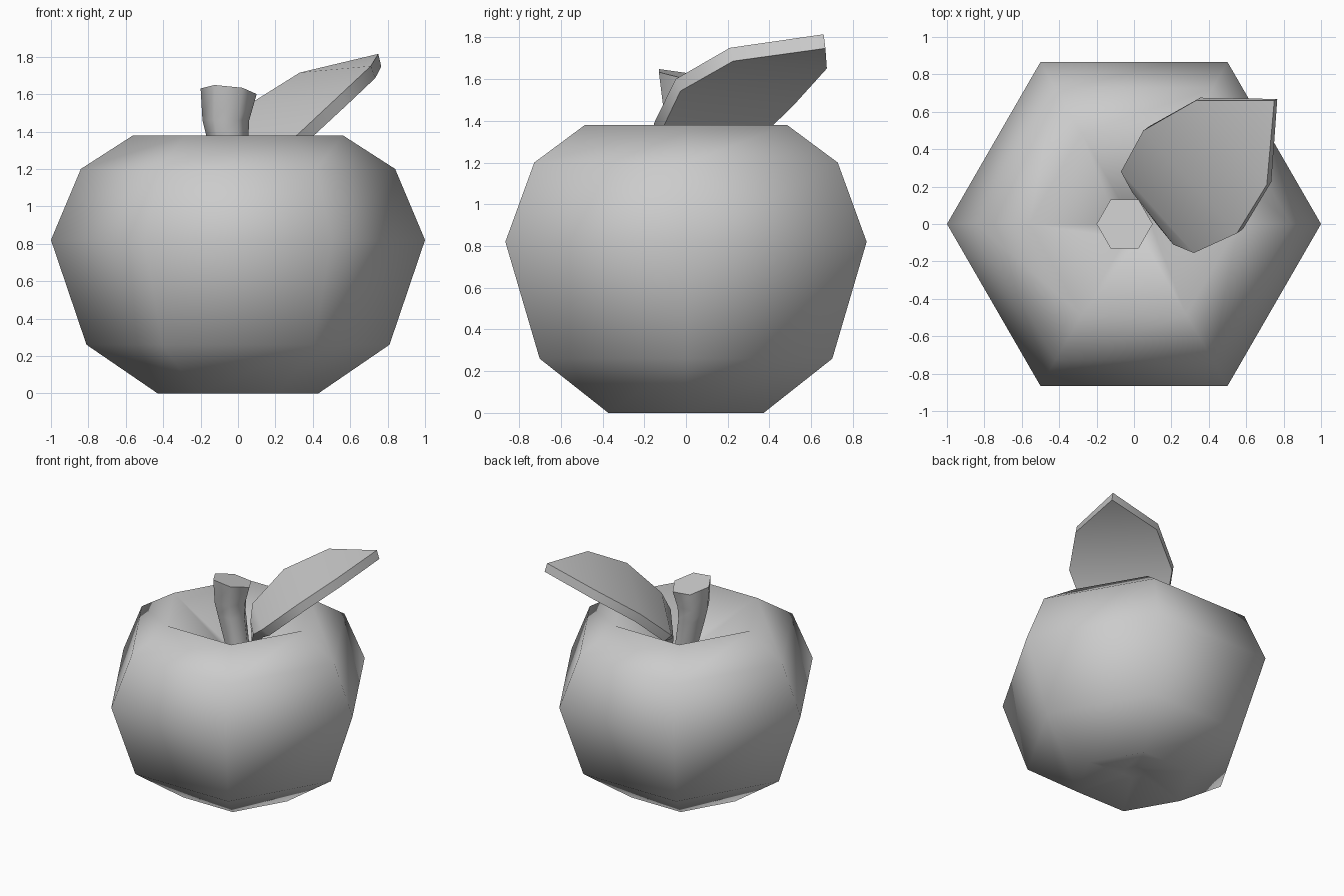
import bpy, bmesh, math
from mathutils import Vector

cube = bpy.data.objects.get("Cube")
if cube:
    bpy.data.objects.remove(cube, do_unlink=True)

grey = bpy.data.materials.new("plain_grey")
grey.use_nodes = True
colour = (0.6, 0.6, 0.6, 1)
grey.diffuse_color = colour
grey.node_tree.nodes["Principled BSDF"].inputs["Base Color"].default_value = colour


def finish(name, bm, angle):
    """Turn a bmesh into a smooth-shaded object with sharp edges kept."""
    mesh = bpy.data.meshes.new(name)
    bm.to_mesh(mesh)
    bm.free()
    mesh.materials.append(grey)
    obj = bpy.data.objects.new(name, mesh)
    bpy.context.collection.objects.link(obj)
    bpy.ops.object.select_all(action="DESELECT")
    obj.select_set(True)
    bpy.context.view_layer.objects.active = obj
    bpy.ops.object.shade_smooth_by_angle(angle=math.radians(angle))
    return obj


# Fruit and stem: one six-sided skin, each ring given as (centre x, radius, height)
SIDES = 6
rings = [
    (0, 0.08, 0.08), (0, 0.43, 0), (0, 0.81, 0.26), (0, 1.0, 0.82),
    (0, 0.84, 1.2), (0, 0.56, 1.38),                         # outer skin
    (0, 0.09, 1.1), (-0.055, 0.11, 1.36),
    (-0.065, 0.125, 1.46), (-0.05, 0.15, 1.61),              # hollow and stem
]
bm = bmesh.new()
loops = []
for cx, r, z in rings:
    loop = []
    for i in range(SIDES):
        a = math.tau * i / SIDES
        loop.append(bm.verts.new((cx + r * math.cos(a), r * math.sin(a), z)))
    loops.append(loop)
for v in loops[-1]:                                          # slanted stem end
    v.co.z -= 0.1 * v.co.x + 0.2 * v.co.y
for low, high in zip(loops, loops[1:]):
    for i in range(SIDES):
        j = (i + 1) % SIDES
        bm.faces.new((low[i], low[j], high[j], high[i]))
bm.faces.new(loops[-1])
bm.faces.new(reversed(loops[0]))
finish("fruit_with_stem", bm, 78)

# Leaf: left and right edge points from base to tip, thickened downwards
left_edge = [(0.03, 0.12, 1.15), (-0.01, 0.17, 1.24), (-0.07, 0.28, 1.32),
             (0.05, 0.5, 1.54), (0.33, 0.66, 1.715)]
right_edge = [(0.12, 0.0, 1.17), (0.21, -0.11, 1.3), (0.32, -0.155, 1.385),
              (0.55, -0.05, 1.6), (0.71, 0.21, 1.75)]
bm = bmesh.new()
left = [bm.verts.new(p) for p in left_edge]
right = [bm.verts.new(p) for p in right_edge]
tip = bm.verts.new((0.75, 0.66, 1.815))
for k in range(len(left) - 1):
    bm.faces.new((left[k], right[k], right[k + 1], left[k + 1]))
bm.faces.new((left[-1], right[-1], tip))
bm.normal_update()
leaf = finish("leaf", bm, 40)
thick = leaf.modifiers.new("thickness", "SOLIDIFY")
thick.thickness = 0.07
thick.offset = -1
bpy.ops.object.modifier_apply(modifier=thick.name)
bpy.ops.object.shade_smooth_by_angle(angle=math.radians(40))
